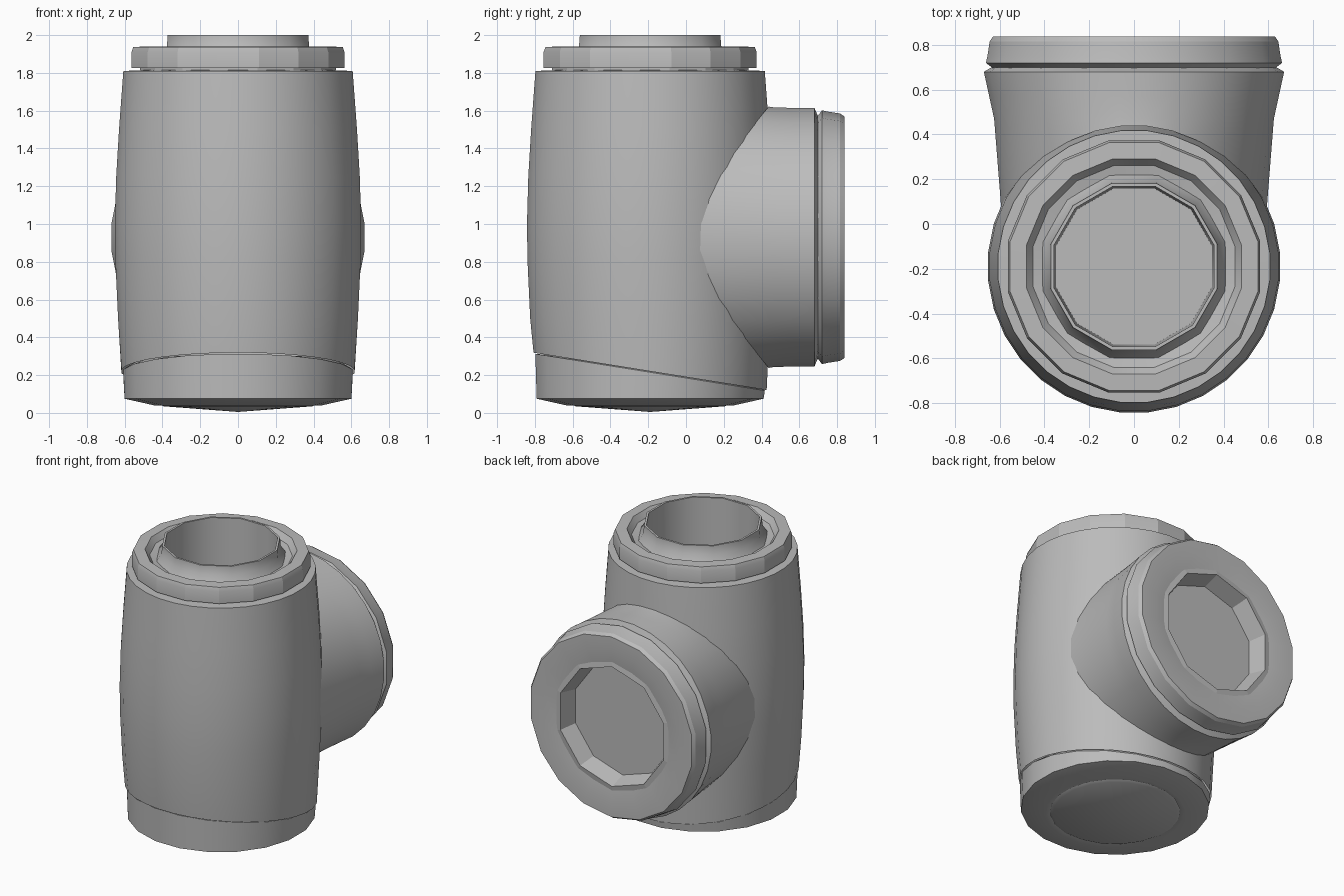
import bpy, bmesh, math
from mathutils import Matrix

cube = bpy.data.objects.get("Cube")
if cube:
    bpy.data.objects.remove(cube, do_unlink=True)

grey = bpy.data.materials.new("plain grey")
grey.use_nodes = True
colour = (0.5, 0.5, 0.5, 1)
grey.diffuse_color = colour
grey.node_tree.nodes["Principled BSDF"].inputs["Base Color"].default_value = colour

AXIS_Y = -0.19      # upright axis of the barrel
BOSS_Z = 0.93       # height of the side outlet


def base_seam(x, y):
    """Sloping seam between the barrel and its base cap."""
    return -0.16 * y


def barrel_seam(x, y):
    """Depth at which the outlet neck meets the round barrel."""
    return AXIS_Y + math.sqrt(0.63 ** 2 - x ** 2)


def lathe(name, profile, sides, place, smooth=None, seam_row=None, seam=None):
    """Revolve (radius, height[, y radius]) rows; seam_row follows the seam rule."""
    bm = bmesh.new()
    rings = []
    for i, (r, h, *other) in enumerate(profile):
        if r == 0:
            rings.append([bm.verts.new((0, 0, h))])
            continue
        ry = other[0] if other else r
        ring = []
        for k in range(sides):
            a = math.tau * (k + 0.5) / sides
            x, y = r * math.cos(a), ry * math.sin(a)
            ring.append(bm.verts.new((x, y, h + seam(x, y) if i == seam_row else h)))
        rings.append(ring)
    for low, high in zip(rings, rings[1:]):
        for k in range(sides):
            n = (k + 1) % sides
            quad = [low[k % len(low)], low[n % len(low)],
                    high[n % len(high)], high[k % len(high)]]
            bm.faces.new(list(dict.fromkeys(quad)))
    bmesh.ops.recalc_face_normals(bm, faces=bm.faces)
    mesh = bpy.data.meshes.new(name)
    bm.transform(place)
    bm.to_mesh(mesh)
    bm.free()
    mesh.materials.append(grey)
    obj = bpy.data.objects.new(name, mesh)
    bpy.context.collection.objects.link(obj)
    if smooth:
        bpy.ops.object.select_all(action="DESELECT")
        obj.select_set(True)
        bpy.context.view_layer.objects.active = obj
        bpy.ops.object.shade_smooth_by_angle(angle=math.radians(smooth))
    return obj


upright = Matrix.Translation((0, AXIS_Y, 0))
# local z points backwards (+y)
sideways = Matrix.Translation((0, 0, BOSS_Z)) @ Matrix.Rotation(-math.pi / 2, 4, "X")

# Bulging barrel, open below at the sloping seam
lathe("barrel_body",
      [(0.62, 0.22), (0.638, 0.5), (0.652, 0.8), (0.655, 1.0), (0.648, 1.25),
       (0.633, 1.5), (0.61, 1.81), (0.5, 1.815)],
      32, upright, smooth=35, seam_row=0, seam=base_seam)

# Base cap with a shallow dished underside
lathe("base_cap",
      [(0, 0.005), (0.40, 0.035), (0.42, 0.045), (0.45, 0.04), (0.608, 0.075),
       (0.615, 0.215), (0.5, 0.3)],
      20, upright, smooth=25, seam_row=5, seam=base_seam)

# Stepped collar around the top opening
lathe("top_collar",
      [(0.53, 1.78), (0.53, 1.825), (0.575, 1.825), (0.575, 1.91), (0.565, 1.937),
       (0.49, 1.94), (0.46, 1.90), (0.41, 1.89)],
      16, upright, smooth=20)

# Raised inner ring around a deep well
lathe("top_inner_ring",
      [(0.43, 1.88), (0.39, 1.94), (0.385, 2.0), (0.37, 2.0), (0.36, 1.2), (0, 1.2)],
      12, upright, smooth=35)

# Flared neck wrapped onto the back of the barrel, taller than wide at its root
lathe("outlet_neck",
      [(0.593, 0, 0.695), (0.628, 0.47, 0.69), (0.65, 0.57, 0.688),
       (0.674, 0.68, 0.688), (0.64, 0.70)],
      32, sideways, smooth=35, seam_row=0, seam=barrel_seam)

# Outlet rim with a shallow recess
lathe("outlet_rim",
      [(0.62, 0.66), (0.645, 0.70), (0.672, 0.72), (0.665, 0.75), (0.655, 0.815),
       (0.64, 0.838), (0.54, 0.838), (0.44, 0.825)],
      18, sideways, smooth=20)
lathe("outlet_recess",
      [(0.47, 0.825), (0.425, 0.832), (0.39, 0.71), (0, 0.71)],
      10, sideways)
